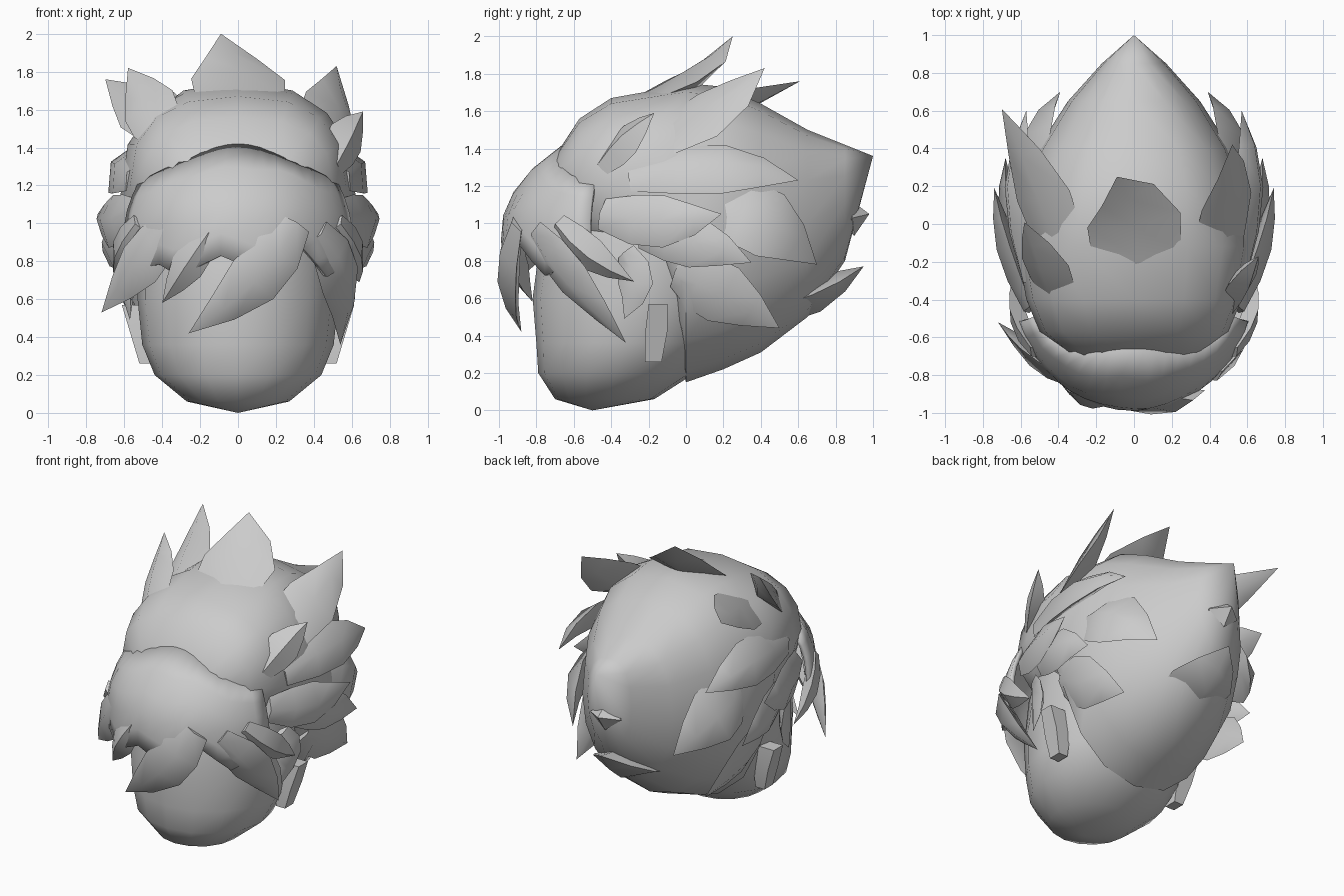
import bpy, bmesh, math
from mathutils import Vector

cube = bpy.data.objects.get("Cube")
if cube:
    bpy.data.objects.remove(cube, do_unlink=True)

grey = bpy.data.materials.new("plain grey")
grey.use_nodes = True
COLOUR = (0.6, 0.6, 0.6, 1)
grey.diffuse_color = COLOUR
grey.node_tree.nodes["Principled BSDF"].inputs["Base Color"].default_value = COLOUR


def finish(name, bm, angle=50):
    """Turn a bmesh into a smooth-shaded object."""
    bmesh.ops.recalc_face_normals(bm, faces=bm.faces)
    mesh = bpy.data.meshes.new(name)
    bm.to_mesh(mesh)
    bm.free()
    mesh.materials.append(grey)
    ob = bpy.data.objects.new(name, mesh)
    bpy.context.collection.objects.link(ob)
    bpy.ops.object.select_all(action='DESELECT')
    ob.select_set(True)
    bpy.context.view_layer.objects.active = ob
    bpy.ops.object.shade_smooth_by_angle(angle=math.radians(angle))
    return ob


def loft(name, rings, start=None, end=None, angle=50):
    """Skin closed rings; each end is a point or a flat cap."""
    bm = bmesh.new()
    loops = [[bm.verts.new(p) for p in ring] for ring in rings]
    n = len(loops[0])
    for a, b in zip(loops, loops[1:]):
        for i in range(n):
            bm.faces.new((a[i], a[(i + 1) % n], b[(i + 1) % n], b[i]))
    for loop, point in ((loops[0], start), (loops[-1], end)):
        if point is None:
            bm.faces.new(loop)
        else:
            v = bm.verts.new(point)
            for i in range(n):
                bm.faces.new((loop[i], loop[(i + 1) % n], v))
    return finish(name, bm, angle)


def power(v, e):
    return math.copysign(abs(v) ** e, v)


def lock(name, base, mid, tip, width, thick=0.06, mirror=False):
    """Pointed hair lock with a diamond section, curving through mid."""
    for side in ((1, -1) if mirror else (1,)):
        b, m, t = (Vector((p[0] * side, p[1], p[2])) for p in (base, mid, tip))
        ctrl = 2 * m - (b + t) / 2
        out = m - Vector((0, -0.05, 0.95))
        rings = []
        for u, w in ((0, 0.6), (0.25, 0.95), (0.5, 1), (0.75, 0.6)):
            centre = b * (1 - u) ** 2 + ctrl * 2 * u * (1 - u) + t * u * u
            along = ((ctrl - b) * (1 - u) + (t - ctrl) * u).normalized()
            across = along.cross(out).normalized()
            normal = across.cross(along)
            dx, dn = across * width * w, normal * thick * w
            rings.append([centre + dx, centre + dn, centre - dx, centre - dn])
        label = name if not mirror else ("left_" if side > 0 else "right_") + name
        loft(label, rings, None, t)


def lerp(table, z):
    for (z0, a), (z1, b) in zip(table, table[1:]):
        if z >= z1:
            return a + (b - a) * min(1, (z0 - z) / (z0 - z1))
    return table[-1][1]


# Head: height, half width, front y, back y
head = [(0.06, 0.27, -0.70, -0.17), (0.2, 0.44, -0.79, 0.05), (0.36, 0.505, -0.8, 0.18),
        (0.6, 0.53, -0.82, 0.3), (0.9, 0.53, -0.78, 0.4), (1.25, 0.47, -0.66, 0.4)]
ring_angles = [math.tau * i / 16 for i in range(16)]
rings = [[(w * math.cos(a), (f + b) / 2 + (b - f) / 2 * math.sin(a), z) for a in ring_angles]
         for z, w, f, b in head]
loft("head", rings, (0, -0.5, 0), (0, -0.1, 1.5))

# Hair mass: y, lowest z, highest z, half width
hair = [(-0.7, 1.05, 1.36, 0.34), (-0.57, 0.85, 1.56, 0.5), (-0.4, 0.72, 1.67, 0.57),
        (-0.12, 0.58, 1.72, 0.62), (0, 0.15, 1.75, 0.62), (0.2, 0.22, 1.73, 0.59),
        (0.4, 0.31, 1.64, 0.51), (0.65, 0.5, 1.5, 0.35), (0.85, 0.8, 1.42, 0.17)]
rings = []
for y, lo, hi, w in hair:
    ring = []
    for a in ring_angles:
        c, s = math.cos(a), math.sin(a)
        e = 0.8 if s > 0 else 0.95
        ring.append((w * power(c, e), y, (lo + hi) / 2 + (hi - lo) / 2 * power(s, e)))
    rings.append(ring)
loft("hair_mass", rings, (0, -0.76, 1.2), (0, 1.0, 1.36))

# Fringe: curved sheet with an uneven lower edge
front = [(1.42, -0.66), (1.27, -0.85), (1.1, -0.97), (0.95, -0.99), (0.7, -0.98), (0.5, -0.9)]
half = [(1.42, 0.38), (1.27, 0.52), (1.1, 0.6), (0.95, 0.63), (0.7, 0.62), (0.5, 0.58)]
hem = [(75, 0.82), (50, 0.72), (28, 0.92), (10, 0.74), (-8, 0.83),
       (-30, 0.72), (-45, 0.8), (-60, 0.72), (-75, 0.85)]
bm = bmesh.new()
columns = []
for i in range(19):
    deg = 75 - i * 150 / 18
    s, c = math.sin(math.radians(deg)), math.cos(math.radians(deg))
    top, low = 1.42 - 0.22 * s * s, lerp(hem, deg)
    column = []
    for j in range(6):
        z = top + (low - top) * j / 5
        column.append(bm.verts.new((lerp(half, z) * s, -0.35 + (lerp(front, z) + 0.35) * c, z)))
    columns.append(column)
for a, b in zip(columns, columns[1:]):
    for j in range(5):
        bm.faces.new((a[j], a[j + 1], b[j + 1], b[j]))
fringe = finish("fringe", bm)
solid = fringe.modifiers.new("thickness", 'SOLIDIFY')
solid.thickness = 0.03
solid.offset = -1

# Fringe locks
lock("fringe_centre_lock", (0.3, -0.9, 1.0), (0.08, -0.95, 0.7), (-0.26, -0.88, 0.42), 0.15)
lock("fringe_small_lock", (-0.15, -0.93, 0.95), (-0.27, -0.9, 0.77), (-0.4, -0.82, 0.58), 0.09)
lock("fringe_side_lock", (-0.35, -0.82, 1.0), (-0.52, -0.7, 0.78), (-0.72, -0.52, 0.53), 0.13)
lock("fringe_long_lock", (0.42, -0.8, 0.95), (0.54, -0.6, 0.7), (0.54, -0.32, 0.36), 0.13)
lock("temple_lock", (0.52, -0.68, 1.0), (0.61, -0.5, 0.83), (0.64, -0.28, 0.69), 0.1, 0.05, True)
lock("sideburn", (0.56, -0.32, 0.85), (0.58, -0.27, 0.68), (0.57, -0.33, 0.49), 0.1, 0.04, True)

# Crown spikes
lock("crown_spike", (0, -0.35, 1.6), (0, 0.02, 1.76), (-0.09, 0.25, 2.0), 0.25)
lock("crown_left_spike", (0.4, -0.3, 1.4), (0.49, 0.12, 1.58), (0.52, 0.42, 1.83), 0.18)
lock("crown_right_spike", (-0.35, -0.25, 1.5), (-0.48, 0.15, 1.6), (-0.7, 0.61, 1.76), 0.17)
lock("crown_front_right_spike", (-0.4, -0.42, 1.45), (-0.47, -0.2, 1.62), (-0.58, 0.01, 1.82), 0.15)
lock("crown_small_left_spike", (0.5, -0.45, 1.3), (0.57, -0.3, 1.45), (0.66, -0.17, 1.59), 0.11)

# Swept side locks, one of each per side
lock("upper_side_lock", (0.55, -0.3, 1.25), (0.61, 0.2, 1.29), (0.57, 0.6, 1.23), 0.15, 0.07, True)
lock("middle_side_lock", (0.55, -0.45, 1.05), (0.67, -0.12, 1.01), (0.74, 0.19, 1.05), 0.14, 0.06, True)
lock("lower_side_lock", (0.57, -0.25, 0.95), (0.66, 0.05, 0.9), (0.68, 0.35, 0.79), 0.14, 0.06, True)
lock("rear_side_lock", (0.52, 0.15, 1.1), (0.52, 0.45, 0.99), (0.39, 0.7, 0.78), 0.2, 0.07, True)
lock("nape_side_lock", (0.55, -0.05, 0.75), (0.56, 0.2, 0.62), (0.5, 0.5, 0.44), 0.17, 0.06, True)

# Back spikes
lock("back_upper_spike", (0, 0.5, 1.1), (0, 0.78, 1.03), (0, 0.98, 1.05), 0.2, 0.16)
lock("back_lower_spike", (0, 0.35, 0.52), (0, 0.68, 0.62), (0, 0.95, 0.77), 0.24, 0.1)

# Ears: flared wedges
outline = [(-0.2, 0.57), (-0.1, 0.57), (-0.1, 0.42), (-0.13, 0.26), (-0.22, 0.26), (-0.22, 0.4)]
for side, name in ((1, "left_ear"), (-1, "right_ear")):
    inner = [(side * 0.45, y, z) for y, z in outline]
    outer = [(side * (0.52 + 0.3 * (z - 0.26)), y, z) for y, z in outline]
    loft(name, [inner, outer], angle=30)
